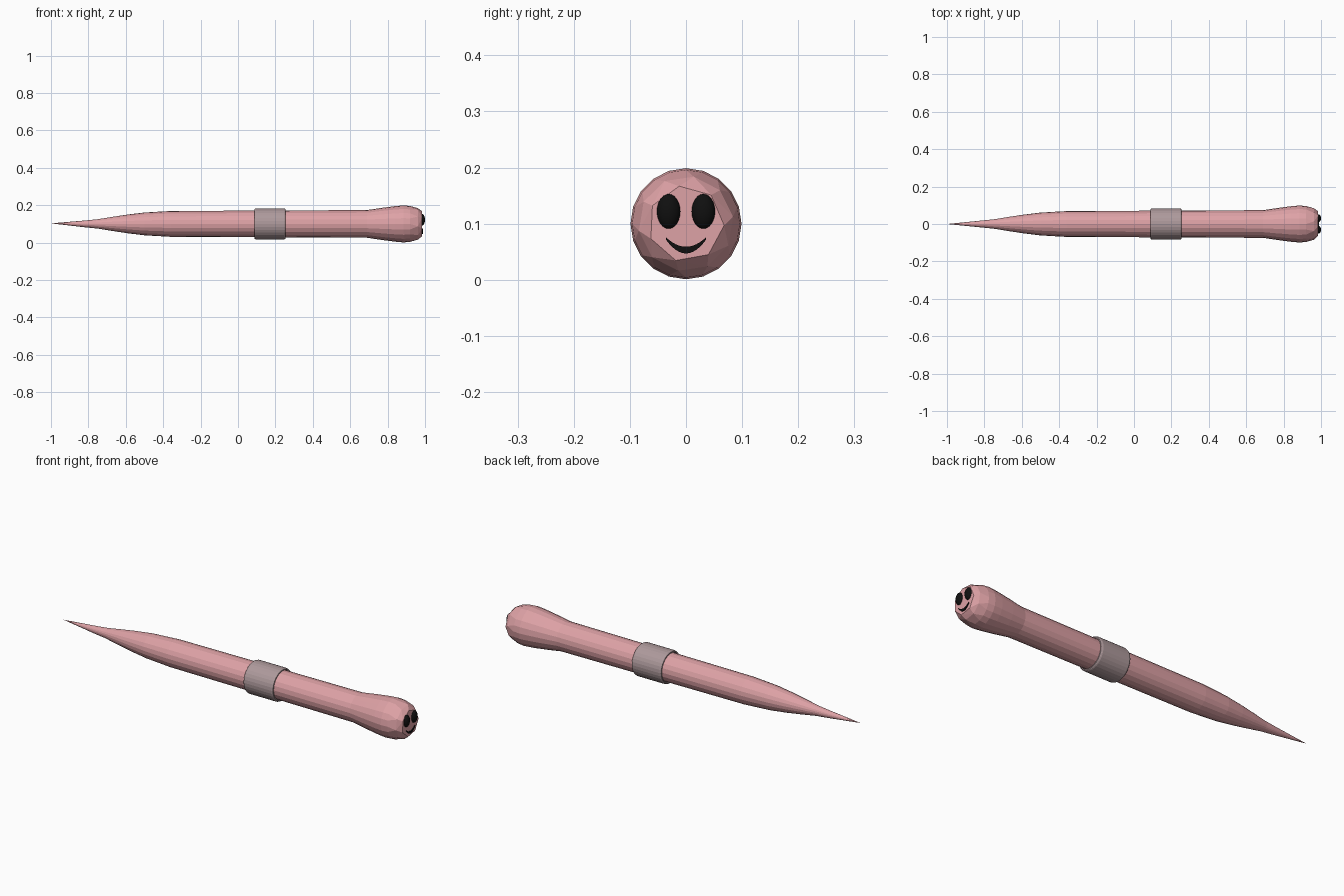
import bpy, bmesh, math
from mathutils import Vector

if "Cube" in bpy.data.objects:
    bpy.data.objects.remove(bpy.data.objects["Cube"])

ZC = 0.1  # height of the body axis


def material(name, rgb):
    m = bpy.data.materials.new(name)
    m.diffuse_color = (*rgb, 1)
    m.use_nodes = True
    m.node_tree.nodes["Principled BSDF"].inputs["Base Color"].default_value = m.diffuse_color
    return m


PINK = material("pink", (0.73, 0.36, 0.38))
BAND = material("band_pink", (0.42, 0.32, 0.33))
BLACK = material("black", (0.005, 0.005, 0.005))


def finish(name, bm, mat, smooth=None):
    bmesh.ops.recalc_face_normals(bm, faces=bm.faces[:])
    me = bpy.data.meshes.new(name)
    bm.to_mesh(me)
    bm.free()
    ob = bpy.data.objects.new(name, me)
    bpy.context.collection.objects.link(ob)
    me.materials.append(mat)
    if smooth:
        bpy.ops.object.select_all(action='DESELECT')
        ob.select_set(True)
        bpy.context.view_layer.objects.active = ob
        bpy.ops.object.shade_smooth_by_angle(angle=math.radians(smooth))
    return ob


def ring(bm, x, r, n, turn=0.0):
    return [bm.verts.new((x, r * math.cos(2 * math.pi * i / n + turn),
                          ZC + r * math.sin(2 * math.pi * i / n + turn)))
            for i in range(n)]


def skin(bm, a, b):
    n = len(a)
    for i in range(n):
        bm.faces.new((a[i], a[(i + 1) % n], b[(i + 1) % n], b[i]))


# Body: long tapered tube swelling into the head
SIDES = 20
profile = [(-0.82, 0.018), (-0.75, 0.025), (-0.67, 0.038), (-0.59, 0.050),
           (-0.50, 0.061), (-0.36, 0.069), (0.10, 0.0715), (0.40, 0.0725),
           (0.69, 0.074), (0.77, 0.086), (0.84, 0.095), (0.885, 0.099),
           (0.92, 0.096)]
bm = bmesh.new()
rings = [ring(bm, x, r, SIDES) for x, r in profile]
for a, b in zip(rings, rings[1:]):
    skin(bm, a, b)
tip = bm.verts.new((-1, 0, ZC + 0.003))
for i in range(SIDES):
    bm.faces.new((tip, rings[0][i], rings[0][(i + 1) % SIDES]))

# Head cap: coarse facets closing onto a flat seven-sided face
cap = ring(bm, 0.92, 0.096, SIDES) + ring(bm, 0.962, 0.085, 10, 0.15) \
    + ring(bm, 0.985, 0.068, 7, 1.75)
hull = bmesh.ops.convex_hull(bm, input=cap)
back = [f for f in hull["geom"] if isinstance(f, bmesh.types.BMFace)
        and all(abs(v.co.x - 0.92) < 1e-4 for v in f.verts)]
bmesh.ops.delete(bm, geom=back, context='FACES')
bmesh.ops.remove_doubles(bm, verts=bm.verts[:], dist=1e-4)
bmesh.ops.dissolve_limit(bm, angle_limit=0.01, verts=bm.verts[:], edges=bm.edges[:])
finish("body", bm, PINK)

# Band: bevelled collar around the body
bm = bmesh.new()
loop = [(0.087, 0.073), (0.087, 0.078), (0.090, 0.081), (0.096, 0.083),
        (0.246, 0.083), (0.252, 0.081), (0.255, 0.078), (0.255, 0.073)]
rings = [ring(bm, x, r, 32) for x, r in loop]
for a, b in zip(rings, rings[1:] + rings[:1]):
    skin(bm, a, b)
finish("band", bm, BAND)

# Eyes: oval domes on the face
for side, y in (("left", -0.031), ("right", 0.031)):
    bm = bmesh.new()
    bmesh.ops.create_uvsphere(bm, u_segments=24, v_segments=12, radius=1)
    for v in bm.verts:
        v.co = Vector((0.984 + v.co.x * 0.016, y + v.co.y * 0.021,
                       0.122 + v.co.z * 0.031))
    finish(side + "_eye", bm, BLACK, 40)

# Mouth: thin crescent plate
bm = bmesh.new()
N = 12
lower, upper = [], []
for i in range(N + 1):
    t = -1 + 2 * i / N
    bow = 1 - t * t
    y = 0.036 * t
    lower.append((y, 0.072 - 0.025 * bow))
    upper.append((y, 0.076 - 0.017 * bow))
outline = lower + upper[::-1]
face = bm.faces.new([bm.verts.new((0.980, y, z)) for y, z in outline])
out = bmesh.ops.extrude_face_region(bm, geom=[face])
for v in out["geom"]:
    if isinstance(v, bmesh.types.BMVert):
        v.co.x = 0.989
finish("mouth", bm, BLACK)
